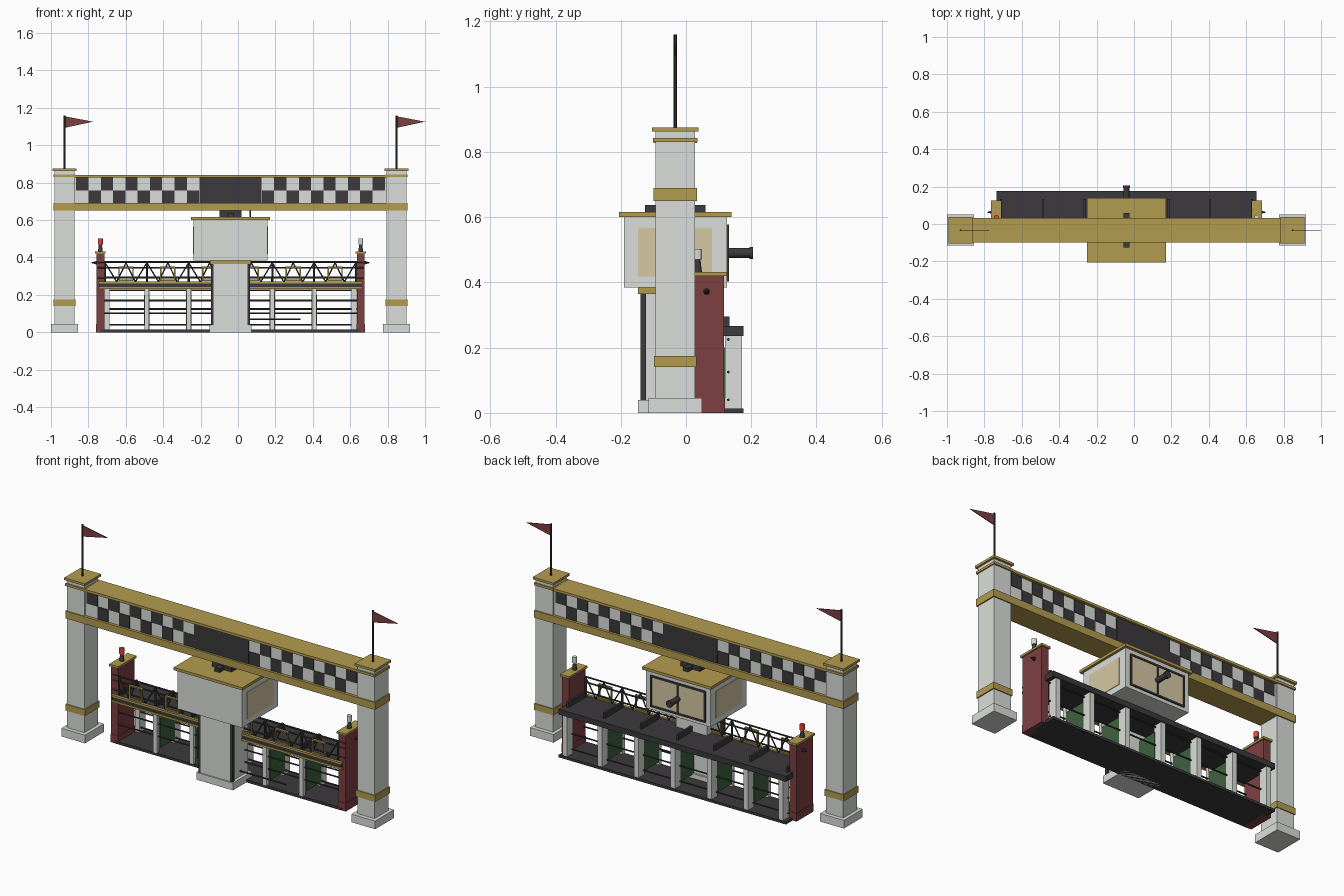
import bpy, bmesh, math
from mathutils import Vector, Matrix

if "Cube" in bpy.data.objects:
    bpy.data.objects.remove(bpy.data.objects["Cube"])

CX = -0.04   # symmetry plane of the gantry (flags push the bounds to the right)
COL = dict(white=(.70, .73, .69), gold=(.45, .33, .08), dark=(.045, .042, .045),
           red=(.21, .05, .055), green=(.05, .12, .05), beige=(.68, .58, .37),
           lamp=(.8, .06, .04))
MATS = {}
for k, c in COL.items():
    MATS[k] = bpy.data.materials.new(k)
    MATS[k].diffuse_color = (*c, 1)


def finish(name, mat, bm):
    me = bpy.data.meshes.new(name)
    bm.to_mesh(me)
    bm.free()
    me.materials.append(MATS[mat])
    ob = bpy.data.objects.new(name, me)
    ob.location.x = CX
    bpy.context.collection.objects.link(ob)
    return ob


def boxes(name, mat, *specs):
    """Each spec is x0, x1, y0, y1, z0, z1, with x measured from the symmetry plane."""
    bm = bmesh.new()
    for x0, x1, y0, y1, z0, z1 in specs:
        m = Matrix.Translation(((x0+x1)/2, (y0+y1)/2, (z0+z1)/2)) @ Matrix.Diagonal((x1-x0, y1-y0, z1-z0, 1))
        bmesh.ops.create_cube(bm, size=1, matrix=m)
    return finish(name, mat, bm)


def rods(name, mat, segs, r, r2=None, n=8):
    bm = bmesh.new()
    for a, b in segs:
        a, b = Vector(a), Vector(b)
        m = Matrix.Translation((a+b)/2) @ (b-a).to_track_quat('Z', 'Y').to_matrix().to_4x4()
        bmesh.ops.create_cone(bm, cap_ends=True, segments=n, radius1=r,
                              radius2=r if r2 is None else r2, depth=(b-a).length, matrix=m)
    return finish(name, mat, bm)


def centred(x, y, wx, wy, z0, z1):
    return (x-wx/2, x+wx/2, y-wy/2, y+wy/2, z0, z1)


# Gantry piers with gold bands, caps and flags
PY = -0.033
for side, sx in (("left", -1), ("right", 1)):
    x = sx * .8875
    boxes(side + "_pier", "white", centred(x, PY, .106, .12, .04, .865))
    boxes(side + "_pier_base", "white", centred(x, PY, .145, .165, 0, .045))
    boxes(side + "_pier_trim", "gold", centred(x, PY, .118, .13, .14, .175),
          centred(x, PY, .118, .135, .83, .843), centred(x, PY, .126, .142, .862, .875))
    rods(side + "_flagpole", "dark", [((x, PY, .87), (x, PY, 1.16))], .005)
    bm = bmesh.new()
    f = bm.faces.new([bm.verts.new(v) for v in
                      ((x, PY-.002, 1.155), (x, PY-.002, 1.093), (x+.1525, PY-.002, 1.126))])
    ext = bmesh.ops.extrude_face_region(bm, geom=[f])
    bmesh.ops.translate(bm, vec=(0, .004, 0), verts=[v for v in ext["geom"] if isinstance(v, bmesh.types.BMVert)])
    bmesh.ops.recalc_face_normals(bm, faces=bm.faces)
    finish(side + "_flag", "red", bm)

# Overhead beam with checker pattern on both faces
boxes("beam_body", "white", (-.84, .84, PY-.05, PY+.05, .68, .832))
boxes("beam_trim", "gold", (-.947, .947, PY-.066, PY+.066, .65, .69),
      (-.84, .84, PY-.066, PY+.066, .828, .842))
w = .0657
tiles = []
for i in range(10):
    z = (.759, .828) if i % 2 else (.69, .759)
    for s in (-1, 1):
        c = s * (.168 + w * (i + .5))
        tiles.append((c-w/2, c+w/2, PY-.053, PY+.053, *z))
boxes("beam_checkers", "dark", *tiles)
boxes("beam_centre_panel", "dark", (-.166, .166, PY-.055, PY+.055, .69, .829))

# Red end posts with caps, lamps and side hooks
for side, sx in (("left", -1), ("right", 1)):
    x = sx * .696
    boxes(side + "_end_post", "red", centred(x, .045, .042, .144, 0, .42))
    boxes(side + "_end_post_plinth", "red", centred(x, .045, .046, .148, 0, .045))
    boxes(side + "_end_post_cap", "gold", centred(x, .045, .056, .16, .42, .432))
    rods(side + "_lamp_base", "dark", [((x, .036, .43), (x, .036, .472))], .013, .008, 12)
    rods(side + "_lamp", "lamp" if sx < 0 else "white", [((x, .036, .47), (x, .036, .502))], .013, n=12)
    rods(side + "_hook", "dark", [((x+sx*.02, .063, .372), (x+sx*.05, .063, .372))], .01, .001)

# Stall floor, roof, fascia and dividers
S = .2235
DIV = [i * S for i in range(-3, 4)]
INNER = DIV[1:-1]
boxes("stall_floor", "dark", (-.695, .695, -.03, .177, 0, .014))
boxes("stall_roof", "dark", (-.695, .695, -.03, .177, .236, .266))
boxes("fascia_trim", "gold", (-.705, .705, -.046, -.03, .232, .243), (-.705, .705, -.046, -.03, .262, .271))
boxes("fascia_board", "dark", (-.7, .7, -.042, -.03, .243, .262))
boxes("roof_fins", "dark", *[centred(x, .06, .012, .146, .266, .296) for x in DIV])
boxes("stall_back_posts", "white", *[centred(min(max(x, -.66), .66), .146, .028, .052, .014, .236) for x in DIV])
boxes("stall_front_posts", "white", *[centred(x, -.02, .024, .02, .014, .236) for x in INNER])
boxes("stall_partitions", "green", *[centred(x, .06, .03, .13, .035, .2) for x in INNER])
rods("stall_bars", "dark",
     [((-.68, y, z), (.68, y, z)) for y, z in
      ((.13, .225), (-.015, .17), (.13, .125), (-.015, .102), (.13, .04))], .0045, n=6)
rods("gate_arm", "dark", [((.09, -.06, .07), (.375, -.06, .07))], .005, n=6)

# Truss walkway above the roof, with a gold frame per stall
TY = -.025
rods("truss_rails", "dark", [((-.71, TY, z), (.71, TY, z)) for z in (.345, .375, .292)], .005, n=6)
rods("truss_posts", "dark", [((x, TY, .266), (x, TY, .375)) for x in DIV], .006, n=6)
diag, frames = [], []
for i in range(6):
    c = (DIV[i] + DIV[i+1]) / 2
    for s in (-1, 1):
        diag += [((c+s*S/2, TY, .372), (c+s*.05, TY, .27)), ((c+s*.05, TY, .27), (c, TY, .372))]
        frames.append(centred(c+s*.037, TY-.012, .007, .01, .275, .352))
    frames += [centred(c, TY-.012, .08, .01, z, z+.007) for z in (.275, .345)]
rods("truss_braces", "dark", diag, .0035, n=6)
boxes("number_frames", "gold", *frames)

# Central column
boxes("tower_column", "white", (-.094, .094, -.135, .01, .03, .368))
boxes("tower_column_strips", "dark", (-.104, -.09, -.14, -.122, .04, .366), (.09, .104, -.14, -.122, .04, .366))
boxes("tower_column_front", "white", (-.09, .09, -.14, -.13, .04, .366))
boxes("tower_base", "white", (-.112, .112, -.147, .02, 0, .04))
boxes("tower_collar", "gold", (-.11, .11, -.147, .02, .365, .386))

# Control cabin with windows
boxes("cabin", "white", (-.197, .197, -.19, .125, .385, .602))
boxes("cabin_roof", "gold", (-.21, .21, -.205, .14, .601, .616))
boxes("cabin_side_windows", "beige", (-.2, .2, -.147, .08, .418, .566))
boxes("cabin_rear_window", "beige", (-.16, .16, .12, .128, .41, .572))
boxes("cabin_window_frame", "dark", (-.168, .168, .12, .132, .403, .413), (-.168, .168, .12, .132, .567, .577),
      *[centred(x, .126, .009, .012, .405, .575) for x in (-.164, 0, .164)])

# Camera on the rear window and rooftop equipment
rods("camera_barrel", "dark", [((0, .125, .49), (0, .198, .49))], .015, n=16)
rods("camera_hood", "dark", [((0, .194, .49), (0, .206, .49))], .019, n=16)
boxes("roof_equipment", "dark", (-.015, .015, -.125, .06, .616, .637), (-.06, .06, -.085, .02, .616, .65))
rods("roof_antenna", "dark", [((.106, PY, .61), (.106, PY, .655))], .004)

for m in bpy.data.materials:
    if m.users and not m.is_grease_pencil:
        m.use_nodes = True
        m.node_tree.nodes["Principled BSDF"].inputs["Base Color"].default_value = m.diffuse_color
